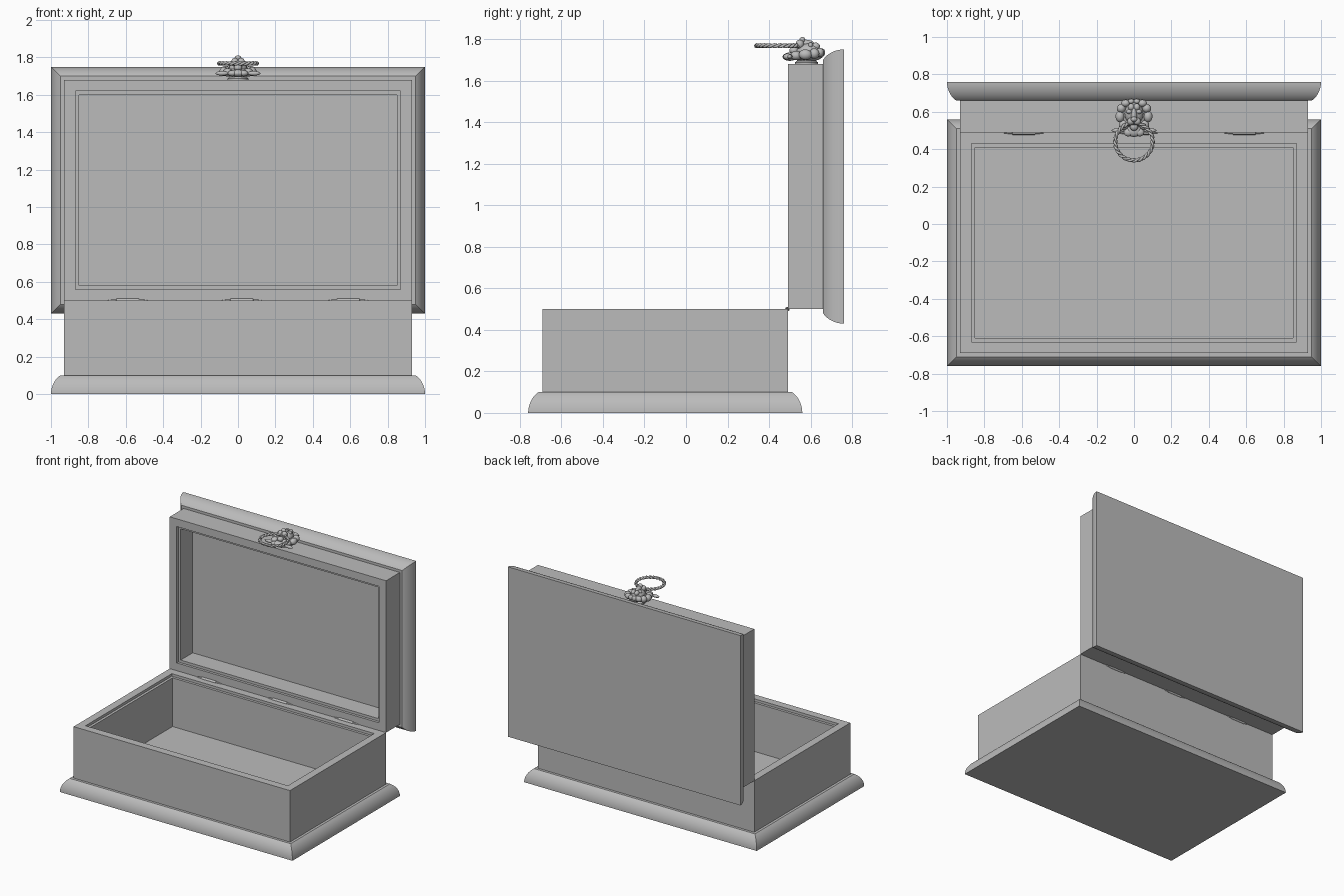
import bpy, bmesh, math
from mathutils import Vector

if "Cube" in bpy.data.objects:
    bpy.data.objects.remove(bpy.data.objects["Cube"], do_unlink=True)

GREY = (0.5, 0.5, 0.5, 1)
grey = bpy.data.materials.new("plain grey")
grey.use_nodes = True
grey.diffuse_color = GREY
grey.node_tree.nodes["Principled BSDF"].inputs["Base Color"].default_value = GREY


def finish(bm, name, loc=(0, 0, 0), rot=(0, 0, 0), angle=30):
    bmesh.ops.recalc_face_normals(bm, faces=bm.faces)
    mesh = bpy.data.meshes.new(name)
    bm.to_mesh(mesh)
    bm.free()
    obj = bpy.data.objects.new(name, mesh)
    bpy.context.collection.objects.link(obj)
    obj.location, obj.rotation_euler = loc, rot
    mesh.materials.append(grey)
    bpy.ops.object.select_all(action="DESELECT")
    obj.select_set(True)
    bpy.context.view_layer.objects.active = obj
    bpy.ops.object.shade_smooth_by_angle(angle=math.radians(angle))
    return obj


# Stack of mitred rectangles, each an (outset, height) step of the moulding
def rect_loft(name, steps, loc, rot=(0, 0, 0)):
    bm = bmesh.new()
    loops = [[bm.verts.new((sx * (0.93 + o), sy * (0.59 + o), z))
              for sx, sy in ((-1, -1), (1, -1), (1, 1), (-1, 1))] for o, z in steps]
    for a, b in zip(loops, loops[1:]):
        for i in range(4):
            j = (i + 1) % 4
            bm.faces.new((a[i], a[j], b[j], b[i]))
    bm.faces.new(loops[0][::-1])
    bm.faces.new(loops[-1])
    return finish(bm, name, loc, rot)


# Rounded moulding and hollow tray, shared by base and lid
def moulding(name, loc, rot=(0, 0, 0)):
    arc = [math.radians(60 * i / 10) for i in range(11)]
    steps = [(0.07 - 0.05 * (1 - math.cos(a)) / 0.5, 0.1 * math.sin(a) / math.sin(arc[-1]))
             for a in arc]
    rect_loft(name, steps, loc, rot)


def tray(name, top, loc, rot=(0, 0, 0)):
    rect_loft(name, [(0, 0.1), (0, top), (-0.06, top), (-0.06, top - 0.02),
                     (-0.08, top - 0.02), (-0.08, 0.102)], loc, rot)


base_loc = (0, -0.1, 0)
lid_loc, lid_rot = (0, 0.76, 1.09), (math.pi / 2, 0, 0)
moulding("base_moulding", base_loc)
tray("box_body", 0.5, base_loc)
moulding("lid_moulding", lid_loc, lid_rot)
tray("lid_body", 0.27, lid_loc, lid_rot)


# Surface of revolution about local z
def lathe(name, profile, loc, rot=(0, 0, 0), sides=16):
    bm = bmesh.new()
    rings = [[bm.verts.new((r * math.cos(math.tau * i / sides),
                            r * math.sin(math.tau * i / sides), z))
              for i in range(sides)] for r, z in profile]
    for a, b in zip(rings, rings[1:]):
        for i in range(sides):
            j = (i + 1) % sides
            bm.faces.new((a[i], a[j], b[j], b[i]))
    bm.faces.new(rings[0])
    bm.faces.new(rings[-1])
    return finish(bm, name, loc, rot)


# Hinges: barrels with stepped, tapering pins
half = [(0.011, 0.06), (0.007, 0.062), (0.007, 0.085), (0.004, 0.09), (0.003, 0.105)]
profile = [(r, -z) for r, z in half[::-1]] + half
for side, x in (("right", -0.59), ("middle", 0.02), ("left", 0.59)):
    lathe(side + "_hinge", profile, (x, 0.488, 0.5), (0, math.pi / 2, 0), 12)

# Knocker mount on the lid edge
lathe("knocker_mount", [(0.055, 0), (0.055, 0.008), (0.045, 0.015), (0.05, 0.03)],
      (0, 0.58, 1.68))


# Animal head, built from ellipsoids: (centre), (radii); x > 0 parts are mirrored
def blobs(name, parts):
    bm = bmesh.new()
    for c, r in parts:
        for s in ((1, -1) if c[0] else (1,)):
            new = bmesh.ops.create_uvsphere(bm, u_segments=16, v_segments=10, radius=1)["verts"]
            for v in new:
                v.co = Vector((s * c[0] + v.co.x * r[0], c[1] + v.co.y * r[1],
                               c[2] + v.co.z * r[2]))
    return finish(bm, name, angle=60)


blobs("head", [((0, 0.585, 1.72), (0.07, 0.075, 0.028)),
               ((0, 0.59, 1.74), (0.05, 0.06, 0.04)),
               ((0, 0.5, 1.715), (0.04, 0.035, 0.02))])
blobs("face", [((0, 0.575, 1.775), (0.016, 0.045, 0.022)),
               ((0, 0.56, 1.795), (0.018, 0.014, 0.016)),
               ((0.017, 0.548, 1.775), (0.02, 0.02, 0.022)),
               ((0.026, 0.6, 1.77), (0.016, 0.012, 0.014)),
               ((0.015, 0.625, 1.765), (0.017, 0.02, 0.018)),
               ((0, 0.52, 1.745), (0.022, 0.022, 0.018))])
blobs("mane", [((0.075, 0.575, 1.725), (0.024, 0.032, 0.025)),
               ((0.068, 0.618, 1.73), (0.024, 0.024, 0.025)),
               ((0.045, 0.645, 1.735), (0.024, 0.02, 0.022)),
               ((0.015, 0.655, 1.735), (0.018, 0.015, 0.02)),
               ((0.055, 0.53, 1.72), (0.026, 0.028, 0.022)),
               ((0.085, 0.5, 1.715), (0.035, 0.012, 0.012)),
               ((0.03, 0.49, 1.715), (0.025, 0.022, 0.016))])

# Twisted ring held in the mouth
curve = bpy.data.curves.new("knocker_ring", "CURVE")
curve.dimensions = "3D"
curve.bevel_depth, curve.bevel_resolution = 0.007, 2
count = 144
for strand in range(2):
    line = curve.splines.new("POLY")
    line.points.add(count - 1)
    line.use_cyclic_u = True
    for i, p in enumerate(line.points):
        a = math.tau * i / count
        t = 12 * a + math.pi * strand
        r = 0.1 + 0.005 * math.cos(t)
        p.co = (r * math.cos(a), r * math.sin(a), 0.005 * math.sin(t), 1)
ring = bpy.data.objects.new("knocker_ring", curve)
ring.location = (0, 0.44, 1.768)
bpy.context.collection.objects.link(ring)
curve.materials.append(grey)
